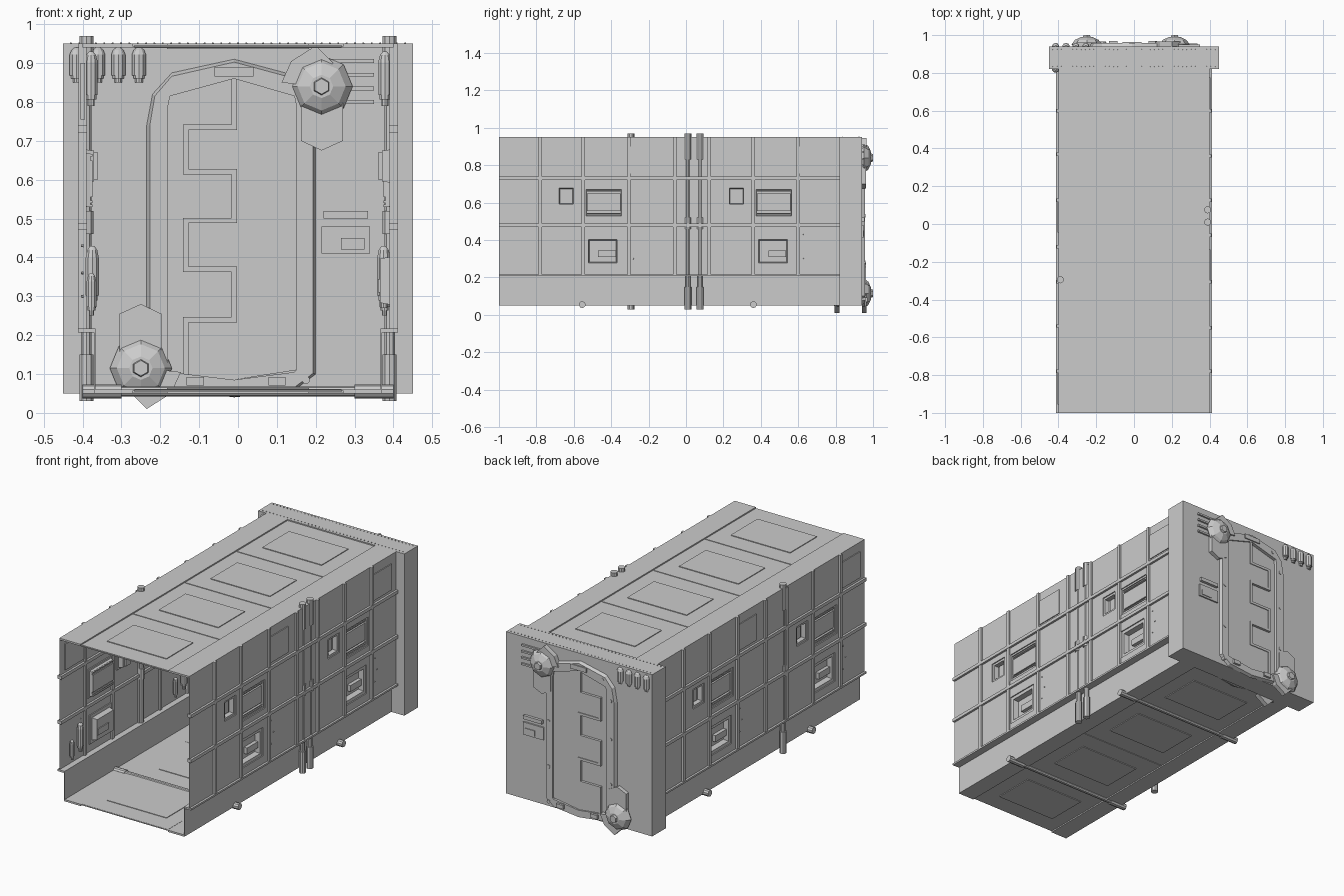
import bpy, bmesh, math
from mathutils import Vector, Matrix

if "Cube" in bpy.data.objects:
    bpy.data.objects.remove(bpy.data.objects["Cube"])

WALL_Y = 0.88          # centre plane of the door bulkhead
CUT = -0.09            # centre of the corridor length
SAME = lambda p: p
TURN = lambda p: (-p[0], 2 * CUT - p[1], p[2])   # right wall -> left wall


def obj(name, bm, T=SAME, both=False):
    for v in bm.verts:
        v.co = Vector(T(v.co))
    bmesh.ops.recalc_face_normals(bm, faces=bm.faces)
    me = bpy.data.meshes.new(name)
    bm.to_mesh(me)
    bm.free()
    o = bpy.data.objects.new(name, me)
    bpy.context.collection.objects.link(o)
    if both:           # repeat on the other face of the bulkhead
        m = o.modifiers.new("both_faces", 'MIRROR')
        m.use_axis = (False, True, False)
        m.mirror_object = bulkhead
        m.use_mirror_merge = False
    return o


def boxes(name, items, **kw):
    bm = bmesh.new()
    for x0, x1, y0, y1, z0, z1 in items:
        M = Matrix.Translation(((x0 + x1) / 2, (y0 + y1) / 2, (z0 + z1) / 2))
        bmesh.ops.create_cube(bm, size=1, matrix=M @ Matrix.Diagonal((x1 - x0, y1 - y0, z1 - z0, 1)))
    return obj(name, bm, **kw)


def rods(name, items, n=8, **kw):
    bm = bmesh.new()
    for p, q, r1, r2 in items:
        p, q = Vector(p), Vector(q)
        M = Matrix.Translation((p + q) / 2) @ (q - p).to_track_quat('Z', 'Y').to_matrix().to_4x4()
        bmesh.ops.create_cone(bm, cap_ends=True, segments=n, radius1=r1, radius2=r2,
                              depth=(q - p).length, matrix=M)
    return obj(name, bm, **kw)


def prism(name, pts, y0, y1, **kw):
    bm = bmesh.new()
    f = bm.faces.new([bm.verts.new((x, y0, z)) for x, z in pts])
    r = bmesh.ops.extrude_face_region(bm, geom=[f])
    bmesh.ops.translate(bm, vec=(0, y1 - y0, 0),
                        verts=[e for e in r['geom'] if isinstance(e, bmesh.types.BMVert)])
    return obj(name, bm, **kw)


def bottle(x, y, z0, z1, r):
    b = z1 - z0
    k = [(0, .55), (.12, .55), (.121, .8), (.2, .8), (.201, 1), (.8, 1), (.93, .75), (1, .3)]
    return [((x, y, z0 + a[0] * b), (x, y, z0 + c[0] * b), r * a[1], r * c[1])
            for a, c in zip(k, k[1:]) if c[0] - a[0] > .01]


# Bulkhead holding the door at the far end
bm = bmesh.new()
bmesh.ops.create_cube(bm, size=1, matrix=Matrix.Diagonal((0.9, 0.12, 0.9, 1)))
bulkhead = obj("bulkhead", bm)
bulkhead.location = (0, WALL_Y, 0.5)
rods("bulkhead_rivets", [((-.43 + i * .0215, y, .949), (-.43 + i * .0215, y, .953), .003, .002)
                         for i in range(41) for y in (.835, .925)], n=5)

# Door frame ring, door leaf and zigzag seam
F = 0.82
outer = [(-.235, .1), (-.235, .74), (-.22, .82), (-.17, .875), (-.01, .91), (.14, .87),
         (.2, .82), (.2, .74), (.2, .1), (.14, .055), (-.01, .04), (-.17, .06)]
inner = [(-.18, .11), (-.18, .74), (-.18, .79), (-.175, .815), (-.01, .86), (.145, .815),
         (.15, .79), (.15, .74), (.15, .11), (.145, .105), (-.01, .085), (-.175, .105)]
bm = bmesh.new()
mid = [(a[0] * .85 + b[0] * .15, a[1] * .85 + b[1] * .15) for a, b in zip(outer, inner)]
loops = [[bm.verts.new((x, y, z)) for x, z in pts]
         for pts, y in ((outer, F), (mid, F - .018), (inner, F - .018), (inner, F))]
for A, B in zip(loops, loops[1:]):
    for i in range(12):
        j = (i + 1) % 12
        bm.faces.new((A[i], A[j], B[j], B[i]))
obj("door_frame", bm, both=True)
zig = [(-.01, .86), (-.01, .735), (-.135, .735), (-.135, .62), (-.01, .62), (-.01, .495),
       (-.135, .495), (-.135, .37), (-.01, .37), (-.01, .24), (-.135, .24), (-.135, .095)]
prism("door_leaf", zig + [(-.01, .085), (.15, .11), (.15, .815)], F, F - .01, both=True)
boxes("door_seam", [(min(a[0], b[0]) - .007, max(a[0], b[0]) + .007, F - .014, F,
                     min(a[1], b[1]) - .007, max(a[1], b[1]) + .007)
                    for a, b in zip(zig, zig[1:])], both=True)
rods("frame_bolts", [((x, F, z), (x, F - .021, z), .01, .01) for x, z in
                     [(-.155, .85), (-.205, .745), (-.205, .53), (-.205, .28),
                      (.175, .53), (.175, .28), (.175, .085)]], n=12, both=True)
boxes("door_plaque", [(-.06, .04, F - .024, F, .865, .89)], both=True)
boxes("door_clamps", [(x - .022, x + .022, F - .03, F, .07, .092) for x in (-.11, .1)], both=True)

# Control panel, vent bars and gas bottles beside the door
boxes("control_panel", [(.22, .335, F - .015, F, .5, .52), (.215, .34, F - .008, F, .41, .48),
                        (.265, .325, F - .012, F, .42, .45)], both=True)
boxes("vent_bars", [(.2, .35, F - .01, F, z - .005, z + .005) for z in (.905, .87, .835, .8)], both=True)
rods("door_bottles", sum((bottle(x, F, .85, .94, .019) for x in (-.415, -.36, -.308, -.255)), []),
     n=10, both=True)

# Octagonal hinge locks with their tabs, upper and lower (half turn)
for name, s in (("upper", 1), ("lower", -1)):
    C = lambda u, w: (-.0175 + s * (u + .0175), .4775 + s * (w - .4775))
    prism(name + "_lock_tab", [C(*p) for p in [(.162, .8), (.162, .7), (.215, .675), (.27, .7), (.27, .8)]],
          F, F - .022, both=True)
    prism(name + "_lock_wing", [C(*p) for p in [(.112, .85), (.137, .905), (.2, .945), (.245, .9), (.2, .84)]],
          F, F - .026, both=True)
    x, z = C(.215, .84)
    prof = [(0, .07), (.012, .08), (.035, .062), (.05, .03)]
    rods(name + "_lock_dome", [((x, F - a[0], z), (x, F - b[0], z), a[1], b[1])
                               for a, b in zip(prof, prof[1:])], both=True)
    rods(name + "_lock_nut", [((x, F - .045, z), (x, F - .06, z), .024, .02)], n=6, both=True)

# Ceiling and floor: side strips, recessed panels, centre plates
for name, hw, Z in (("ceiling", .4, SAME), ("floor", .37, lambda p: (p[0], p[1], 1 - p[2]))):
    boxes(name + "_sheet", [(-.27, .27, -1, .82, .940, .943)], T=Z)
    boxes(name + "_strips", [(-hw, -.27, -1, .82, .94, .95), (.27, hw, -1, .82, .94, .95)], T=Z)
    ys = [-1 + .455 * i for i in range(4)]
    boxes(name + "_panels", [(-.266, .266, y + .004, y + .451, .939, .946) for y in ys], T=Z)
    boxes(name + "_plates", [(-.183, .183, y + .11, y + .345, .936, .95) for y in ys], T=Z)

# Side walls
for side, T in (("right", SAME), ("left", TURN)):
    # recesses: y0, y1, z0, z1, rim width, depth
    rec = []
    for d in (0, .91):
        rec += [(-.69 + d, -.59 + d, .58, .69, .012, .03),
                (-.545 + d, -.335 + d, .52, .68, .01, .02),
                (-.54 + d, -.35 + d, .26, .42, .018, .035)]
    # wall sheet with a hole for each recess
    bm = bmesh.new()
    X = .4
    ys = sorted({-1, .82} | {r[0] for r in rec} | {r[1] for r in rec})
    zs = sorted({.21, .95} | {r[2] for r in rec} | {r[3] for r in rec})
    for y0, y1 in zip(ys, ys[1:]):
        for z0, z1 in zip(zs, zs[1:]):
            cy, cz = (y0 + y1) / 2, (z0 + z1) / 2
            if not any(r[0] < cy < r[1] and r[2] < cz < r[3] for r in rec):
                bm.faces.new([bm.verts.new((X, y, z)) for y, z in ((y0, z0), (y1, z0), (y1, z1), (y0, z1))])
    for y0, y1, z0, z1, m, dep in rec:
        prev = None
        for k, x in ((0, X), (0, X - .006), (m, X - .006), (m * 1.3, X - dep)):
            L = [bm.verts.new((x, y, z)) for y, z in
                 ((y0 + k, z0 + k), (y1 - k, z0 + k), (y1 - k, z1 - k), (y0 + k, z1 - k))]
            if prev:
                for i in range(4):
                    j = (i + 1) % 4
                    bm.faces.new((prev[i], prev[j], L[j], L[i]))
            prev = L
        bm.faces.new(prev)
    bmesh.ops.remove_doubles(bm, verts=bm.verts, dist=1e-5)
    obj(side + "_wall", bm, T=T)

    # lower skirt, ledge and raised ribs
    boxes(side + "_skirt", [(.367, .37, -1, .82, .05, .21)], T=T)
    boxes(side + "_ledge", [(.367, .412, -1, .82, .207, .217)], T=T)
    boxes(side + "_ribs",
          [(.39, .41, y - .009, y + .009, .21, .95) for y in (-.78, -.55, -.305, -.06, .125, .36, .6)]
          + [(.388, .412, -1, .82, z - .009, z + .009) for z in (.73, .48)], T=T)

    # plates, slats and handles in the bays
    plates = []
    for d in (0, .91):
        plates += [(.394, .405, -.3 + d, -.135 + d, .755, .9),
                   (.36, .385, -.47 + d, -.375 + d, .31, .345),
                   (.36, .376, -.66 + d, -.62 + d, .6, .67),
                   (.375, .39, -.53 + d, -.35 + d, .555, .65)]
        plates += [(.375, .392, -.53 + d, -.35 + d, z, z + .006) for z in (.53, .54, .66)]
    boxes(side + "_wall_plates", plates, T=T)
    rods(side + "_wall_rivets", [((.398, y + d, z), (.404, y + d, z), .004, .003)
                                 for d in (0, .91) for y, z in ((-.28, .43), (-.26, .36), (-.28, .3))],
         n=6, T=T)

    # bottles standing on the inner face
    items = []
    for d in (0, .91):
        items += bottle(.375, -.16 - .08 + d, .27, .43, .018) + bottle(.377, -.17 + d, .25, .36, .013)
        items += bottle(.378, -.64 + d, .79, .93, .018)
    rods(side + "_wall_bottles", items, n=10, T=T)

    # vertical pipes with thicker end sleeves
    posts = [(.39, .01), (.39, .075)] if side == "right" else [(-.39, -.295)]
    rods(side + "_pipes", sum(([((x, y, .04), (x, y, .96), .014, .014)]
                               + [((x, y, a), (x, y, b), .019, .019) for a, b in
                                  ((.03, .15), (.46, .52), (.83, .97))] for x, y in posts), []), n=10)

# Pipes crossing the floor
for i, y in enumerate((-.555, .36)):
    rods(f"floor_pipe_{i + 1}", [((-.38, y, .055), (.38, y, .055), .013, .013)]
         + [((s * .3, y, .055), (s * .4, y, .055), .018, .018) for s in (-1, 1)], n=10)
